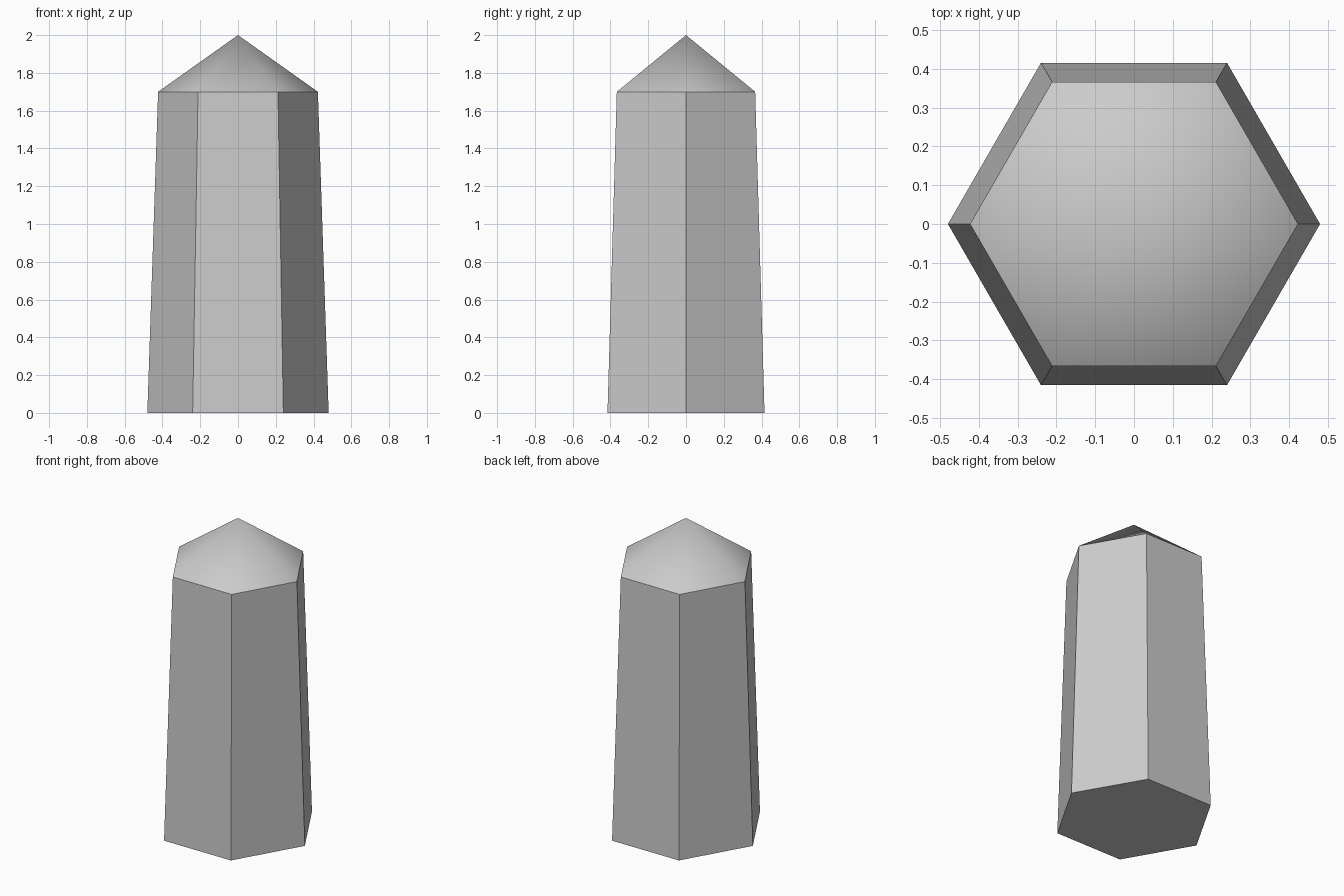
import bpy, bmesh
from math import sin, cos, tau, radians

if "Cube" in bpy.data.objects:
    bpy.data.objects.remove(bpy.data.objects["Cube"])

SIDES = 6
bm = bmesh.new()


def ring(radius, z):
    return [bm.verts.new((radius * cos(tau * i / SIDES), radius * sin(tau * i / SIDES), z))
            for i in range(SIDES)]


# Tapered six-sided shaft with a pointed cap
base, shoulder = ring(0.48, 0), ring(0.423, 1.7)
tip = bm.verts.new((0, 0, 2))
bm.faces.new(base[::-1])
for i in range(SIDES):
    j = (i + 1) % SIDES
    bm.faces.new((base[i], base[j], shoulder[j], shoulder[i]))
    bm.faces.new((shoulder[i], shoulder[j], tip))

mesh = bpy.data.meshes.new("crystal_column")
bm.to_mesh(mesh)
bm.free()
column = bpy.data.objects.new("crystal_column", mesh)
bpy.context.collection.objects.link(column)

# Soft cap, crisp shaft edges
bpy.context.view_layer.objects.active = column
column.select_set(True)
bpy.ops.object.shade_smooth_by_angle(angle=radians(42))
